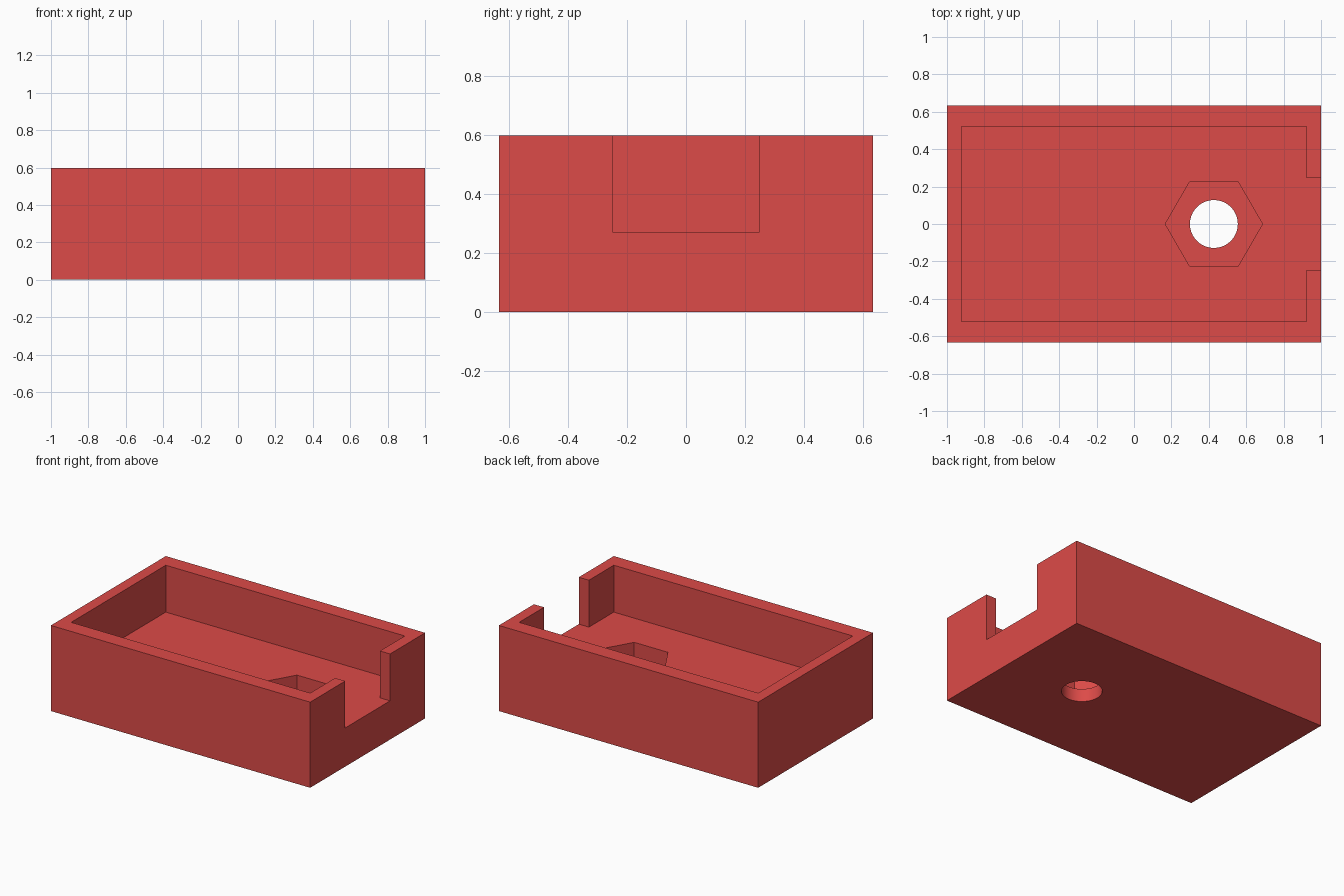
import bpy, math

if "Cube" in bpy.data.objects:
    bpy.data.objects.remove(bpy.data.objects["Cube"])

def box(name, x0, x1, y0, y1, z0, z1):
    bpy.ops.mesh.primitive_cube_add(size=1, location=((x0 + x1) / 2, (y0 + y1) / 2, (z0 + z1) / 2))
    ob = bpy.context.object
    ob.name = name
    ob.scale = (x1 - x0, y1 - y0, z1 - z0)
    bpy.ops.object.transform_apply(location=True, rotation=True, scale=True)
    return ob

def prism(name, sides, radius, x, z0, z1):
    bpy.ops.mesh.primitive_cylinder_add(vertices=sides, radius=radius, depth=z1 - z0,
                                        location=(x, 0, (z0 + z1) / 2), rotation=(0, 0, math.pi / 2))
    ob = bpy.context.object
    ob.name = name
    bpy.ops.object.transform_apply(location=True, rotation=True, scale=True)
    return ob

FLOOR = 0.27
HOLE_X = 0.427

# Solid block
tray = box("tray", -1, 1, -0.633, 0.633, 0, 0.597)

# Cavity, end notch, hexagonal nut pocket and round bolt hole
cutters = [
    box("cavity_cutter", -0.922, 0.922, -0.521, 0.521, FLOOR, 0.8),
    box("notch_cutter", 0.8, 1.2, -0.247, 0.247, FLOOR, 0.9),
    prism("nut_pocket_cutter", 6, 0.26, HOLE_X, 0.09, 0.5),
    prism("bolt_hole_cutter", 64, 0.128, HOLE_X, -0.2, 0.4),
]
bpy.context.view_layer.objects.active = tray
for c in cutters:
    mod = tray.modifiers.new(c.name, 'BOOLEAN')
    mod.operation = 'DIFFERENCE'
    mod.solver = 'EXACT'
    mod.object = c
    bpy.ops.object.modifier_apply(modifier=mod.name)
    bpy.data.objects.remove(c, do_unlink=True)

# Smooth bolt hole, sharp edges elsewhere
bpy.ops.object.select_all(action='DESELECT')
tray.select_set(True)
bpy.ops.object.shade_smooth_by_angle(angle=math.radians(30))

red = bpy.data.materials.new("red_plastic")
red.diffuse_color = (0.72, 0.07, 0.065, 1)
red.use_nodes = True
red.node_tree.nodes["Principled BSDF"].inputs["Base Color"].default_value = red.diffuse_color
tray.data.materials.clear()
tray.data.materials.append(red)
